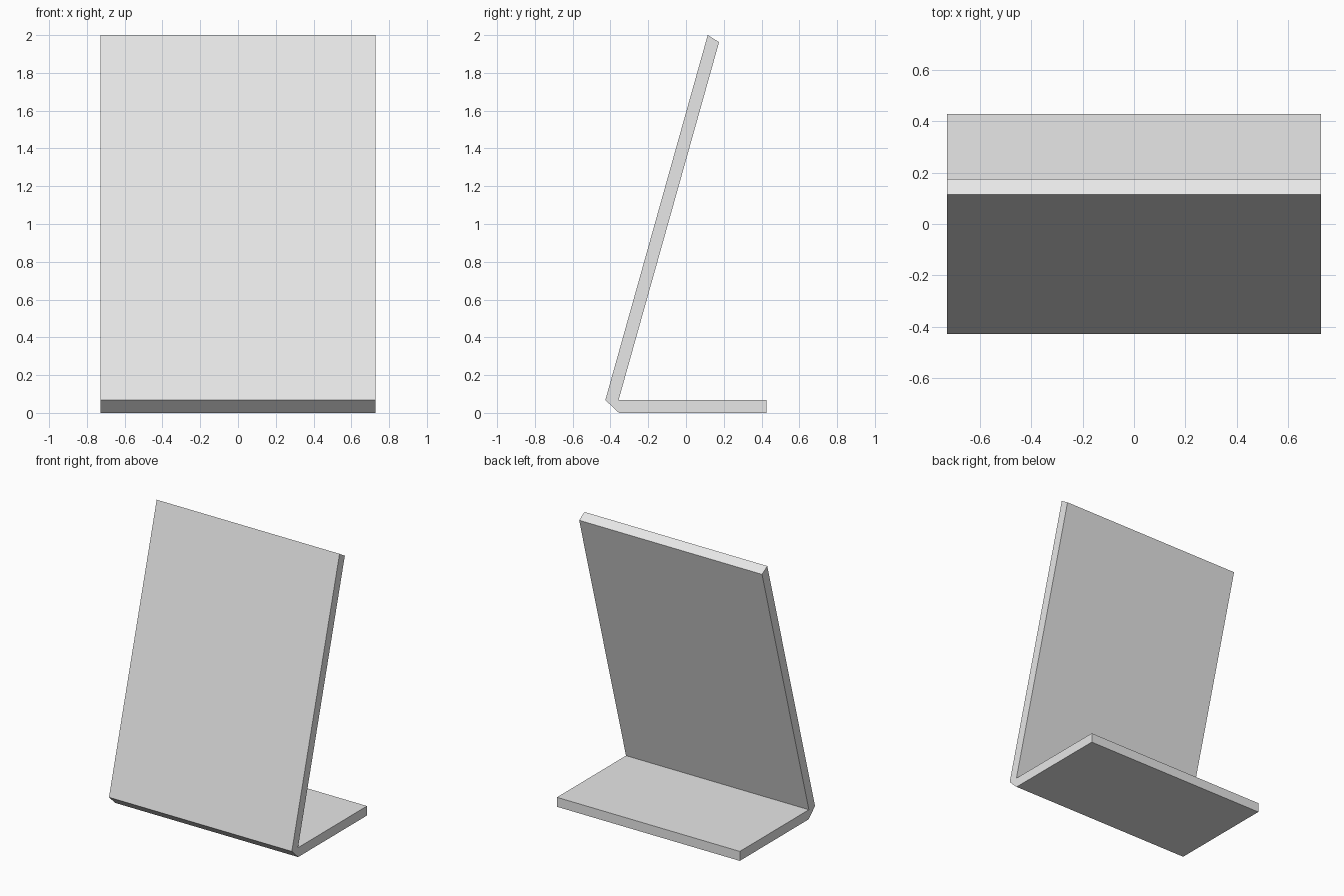
import bpy
import bmesh
from mathutils import Vector

cube = bpy.data.objects.get("Cube")
if cube:
    bpy.data.objects.remove(cube, do_unlink=True)

WIDTH = 1.454

# Single plain material
grey = bpy.data.materials.new("light grey")
grey.use_nodes = True
colour = (0.8, 0.8, 0.8, 1.0)
grey.diffuse_color = colour
grey.node_tree.nodes["Principled BSDF"].inputs["Base Color"].default_value = colour

# Side profile (y, z) of the bent sheet: leaning panel, angled heel, flat foot
profile = [
    (-0.427, 0.068),
    (-0.355, 0.0),
    (0.427, 0.0),
    (0.427, 0.068),
    (-0.357, 0.068),
    (0.175, 1.963),
    (0.115, 2.0),
]

# Extrude the profile across the width
bm = bmesh.new()
side = bm.faces.new([bm.verts.new((-WIDTH / 2, y, z)) for y, z in profile])
extruded = bmesh.ops.extrude_face_region(bm, geom=[side])["geom"]
bmesh.ops.translate(
    bm,
    verts=[g for g in extruded if isinstance(g, bmesh.types.BMVert)],
    vec=Vector((WIDTH, 0, 0)),
)
bmesh.ops.recalc_face_normals(bm, faces=bm.faces)

mesh = bpy.data.meshes.new("display_stand")
bm.to_mesh(mesh)
bm.free()
mesh.materials.append(grey)
stand = bpy.data.objects.new("display_stand", mesh)
bpy.context.collection.objects.link(stand)
